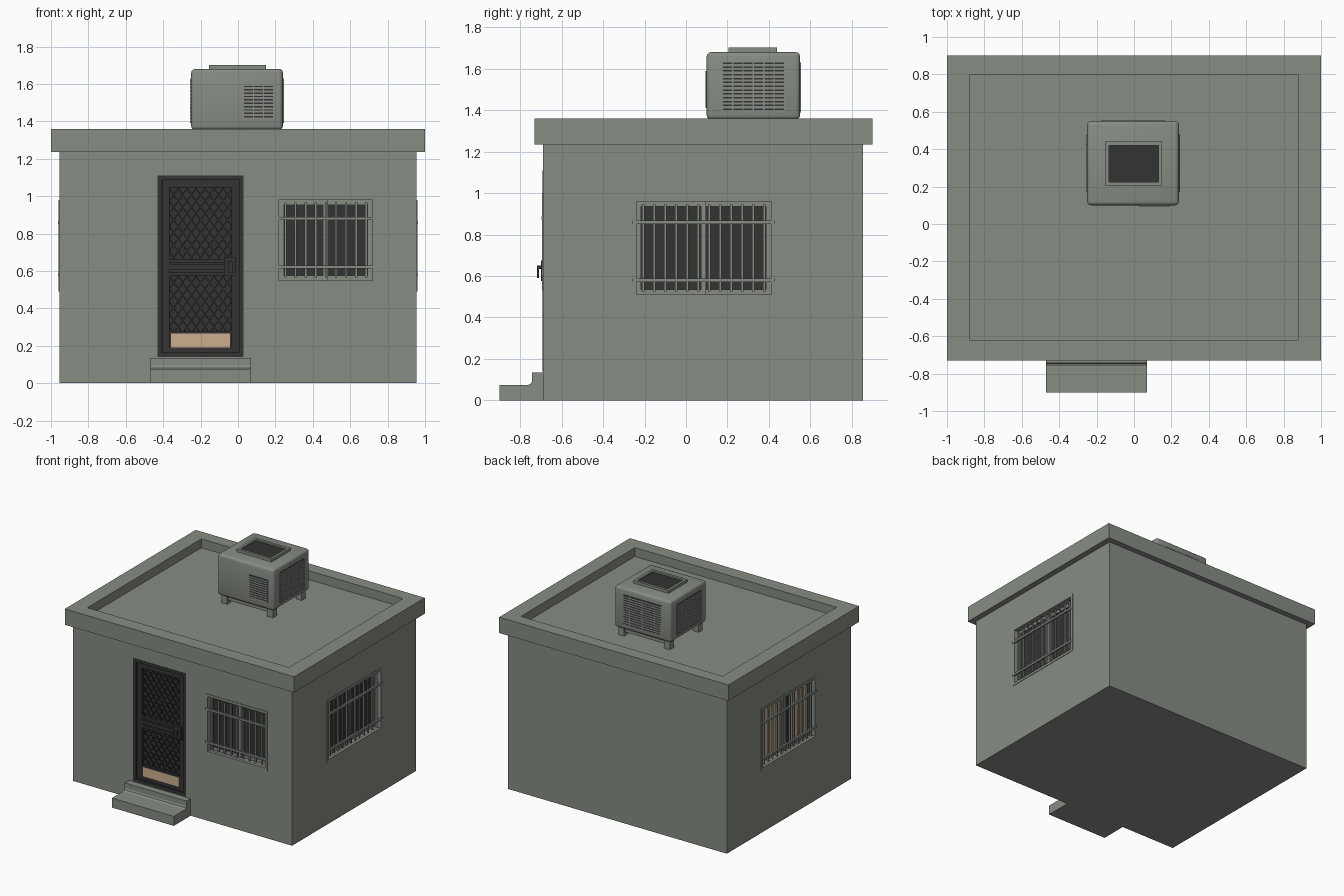
import bpy, bmesh, math
from mathutils import Vector, Matrix

default = bpy.data.objects.get("Cube")
if default:
    bpy.data.objects.remove(default)


def material(name, rgb):
    m = bpy.data.materials.new(name)
    m.use_nodes = True
    m.diffuse_color = (*rgb, 1)
    m.node_tree.nodes["Principled BSDF"].inputs["Base Color"].default_value = (*rgb, 1)
    return m


PLASTER = material("grey green plaster", (0.24, 0.265, 0.23))
DARK = material("dark metal", (0.033, 0.033, 0.033))
BEIGE = material("beige panel", (0.6, 0.43, 0.27))


def finish(name, bm, mat):
    bmesh.ops.recalc_face_normals(bm, faces=bm.faces)
    mesh = bpy.data.meshes.new(name)
    bm.to_mesh(mesh)
    bm.free()
    mesh.materials.append(mat)
    ob = bpy.data.objects.new(name, mesh)
    bpy.context.collection.objects.link(ob)
    return ob


def add_box(bm, a, b):
    """Axis-aligned box between two opposite corners."""
    a, b = Vector(a), Vector(b)
    size = [abs(v) for v in b - a]
    bmesh.ops.create_cube(bm, size=1, matrix=Matrix.Translation((a + b) / 2) @ Matrix.Diagonal((*size, 1)))


def boxes(name, mat, corners):
    bm = bmesh.new()
    for a, b in corners:
        add_box(bm, a, b)
    return finish(name, bm, mat)


def activate(ob):
    bpy.ops.object.select_all(action='DESELECT')
    ob.select_set(True)
    bpy.context.view_layer.objects.active = ob


def carve(ob, a, b):
    """Cut a box-shaped recess and discard the cutter."""
    cutter = boxes("cutter", PLASTER, [(a, b)])
    cutter.hide_render = True
    mod = ob.modifiers.new("recess", 'BOOLEAN')
    mod.operation, mod.solver, mod.object = 'DIFFERENCE', 'EXACT', cutter
    activate(ob)
    bpy.ops.object.modifier_apply(modifier=mod.name)
    bpy.data.objects.remove(cutter)


def soften(ob, width):
    mod = ob.modifiers.new("rounding", 'BEVEL')
    mod.width, mod.segments = width, 3
    activate(ob)
    bpy.ops.object.modifier_apply(modifier=mod.name)
    bpy.ops.object.shade_smooth_by_angle()


# Wall-local coordinates: along the wall, outward depth, height
def facing(axis, sign, plane):
    if axis == 'x':
        return lambda u, d, z: (plane + sign * d, u, z)
    return lambda u, d, z: (u, plane + sign * d, z)


def border(to, u0, u1, z0, z1, w, d0, d1):
    """Four box corners pairs of a rectangular frame."""
    return [(to(u0, d0, z0), to(u0 + w, d1, z1)), (to(u1 - w, d0, z0), to(u1, d1, z1)),
            (to(u0 + w, d0, z0), to(u1 - w, d1, z0 + w)), (to(u0 + w, d0, z1 - w), to(u1 - w, d1, z1))]


front = facing('y', -1, -0.69)
right = facing('x', 1, 0.955)
left = facing('x', -1, -0.955)

# House body and roof with sunken deck
walls = boxes("walls", PLASTER, [((-0.955, -0.69, 0), (0.955, 0.855, 1.235))])
roof = boxes("roof_parapet", PLASTER, [((-1, -0.73, 1.235), (1, 0.9, 1.36))])
carve(roof, (-0.88, -0.62, 1.29), (0.88, 0.8, 1.5))


# Barred sliding windows
def window(name, to, u0, u1, z0, z1, bars, pane):
    carve(walls, to(u0 + 0.015, -0.08, z0 + 0.015), to(u1 - 0.015, 0.1, z1 - 0.015))
    boxes(name + "_trim", PLASTER, border(to, u0, u1, z0, z1, 0.02, -0.02, 0.004))
    mid = (u0 + u1) / 2
    sashes = [(u0 + 0.02, mid + 0.012, -0.05), (mid - 0.012, u1 - 0.02, -0.065)]
    frames, glass, inserts = [], [], []
    for a, b, d in sashes:
        frames += border(to, a, b, z0 + 0.02, z1 - 0.02, 0.024, d, d + 0.014)
        glass.append((to(a + 0.02, d + 0.002, z0 + 0.04), to(b - 0.02, d + 0.006, z1 - 0.04)))
        inserts.append((to(a + 0.05, d + 0.006, z0 + 0.05), to(b - 0.1, d + 0.01, z1 - 0.05)))
    boxes(name + "_sashes", PLASTER, frames)
    boxes(name + "_panes", DARK, glass)
    if pane:
        boxes(name + "_blinds", pane, inserts)
    grille = []
    for i in range(bars):
        u = u0 + (u1 - u0) * (i + 1) / (bars + 1)
        grille.append((to(u - 0.006, -0.016, z0 + 0.035), to(u + 0.006, -0.004, z1 - 0.035)))
    for z in (z0 + 0.09, z1 - 0.12):
        grille.append((to(u0, -0.006, z - 0.008), to(u1, 0.008, z + 0.008)))
    boxes(name + "_bars", PLASTER, grille)


window("front_window", front, 0.2, 0.74, 0.53, 1.0, 9, None)
window("right_window", right, -0.26, 0.43, 0.49, 0.98, 12, None)
window("left_window", left, -0.26, 0.43, 0.49, 0.98, 12, BEIGE)

# Security door in its recess
carve(walls, front(-0.43, -0.05, 0.14), front(0.03, 0.1, 1.11))
boxes("door_frame", DARK, border(front, -0.43, 0.03, 0.14, 1.11, 0.025, -0.05, 0.002))
door = border(front, -0.405, 0.005, 0.15, 1.085, 0.04, -0.04, -0.012)
door += [(front(-0.37, -0.04, z), front(-0.035, -0.012, z + h))
         for z, h in ((0.265, 0.015), (0.575, 0.02), (0.605, 0.03), (0.645, 0.02))]
boxes("door_leaf", DARK, door)
boxes("door_backing", DARK, [(front(-0.41, -0.05, 0.15), front(0.01, -0.036, 1.09))])
boxes("door_kick_panel", BEIGE, [(front(-0.36, -0.036, 0.175), front(-0.04, -0.014, 0.265))])
handle = boxes("door_handle", DARK, [(front(-0.075, -0.015, 0.575), front(-0.01, 0.01, 0.675)),
                                     (front(-0.05, 0.01, 0.635), front(-0.03, 0.03, 0.65)),
                                     (front(-0.05, 0.02, 0.59), front(-0.03, 0.03, 0.65))])


# Diamond mesh: diagonal strips clipped to each panel
def lattice(name, u0, u1, z0, z1, step=0.048, slope=1.4):
    bm = bmesh.new()
    width, height = u1 - u0, z1 - z0
    reach = height / slope
    for k in range(1, int((width + reach) / step) + 1):
        start = k * step - reach
        a, b = max(0, start), min(width, start + reach)
        if b - a < 0.004:
            continue
        za, zb = (a - start) * slope, (b - start) * slope
        for mirrored in (False, True):
            p, q = ((width - a, width - b) if mirrored else (a, b))
            s = Vector(front(u0 + p, -0.026, z0 + za))
            e = Vector(front(u0 + q, -0.026, z0 + zb))
            rot = (e - s).to_track_quat('Z', 'Y').to_matrix().to_4x4()
            scale = Matrix.Diagonal((0.007, 0.007, (e - s).length, 1))
            bmesh.ops.create_cube(bm, size=1, matrix=Matrix.Translation((s + e) / 2) @ rot @ scale)
    finish(name, bm, DARK)


lattice("upper_mesh", -0.365, -0.035, 0.665, 1.045)
lattice("lower_mesh", -0.365, -0.035, 0.28, 0.575)

# Doorstep: side profile swept across the width
bm = bmesh.new()
profile = [(-0.68, 0), (-0.9, 0), (-0.9, 0.075), (-0.76, 0.075), (-0.747, 0.082),
           (-0.742, 0.095), (-0.742, 0.135), (-0.68, 0.135)]
side = bm.faces.new([bm.verts.new((-0.47, y, z)) for y, z in profile])
swept = bmesh.ops.extrude_face_region(bm, geom=[side])
bmesh.ops.translate(bm, vec=(0.54, 0, 0), verts=[v for v in swept["geom"] if isinstance(v, bmesh.types.BMVert)])
finish("doorstep", bm, PLASTER)

# Rooftop air cooler
cooler = boxes("cooler_body", PLASTER, [((-0.25, 0.1, 1.355), (0.24, 0.55, 1.68))])
soften(cooler, 0.02)
stand = [((x, y, 1.285), (x + 0.05, y + 0.05, 1.36)) for x in (-0.23, 0.17) for y in (0.12, 0.48)]
stand += [((-0.23, y, 1.32), (0.22, y + 0.03, 1.345)) for y in (0.13, 0.49)]
boxes("cooler_stand", PLASTER, stand)
top = lambda u, d, y: (u, y, 1.68 + d)
boxes("cooler_top_rim", PLASTER, border(top, -0.155, 0.15, 0.205, 0.44, 0.02, -0.005, 0.022))
boxes("cooler_top_opening", DARK, [((-0.14, 0.22, 1.675), (0.135, 0.425, 1.69))])


# Louvred grilles on the cooler sides
def louvres(name, to, u0, u1, z0, z1, rows, columns):
    boxes(name + "_opening", DARK, [(to(u0, -0.005, z0), to(u1, 0.002, z1))])
    pitch, gap = (z1 - z0) / rows, (u1 - u0) / columns
    slats = [(to(u0, -0.004, z0 + pitch * i), to(u1, 0.006, z0 + pitch * (i + 0.62))) for i in range(rows)]
    slats += [(to(u0 + gap * i - 0.003, -0.004, z0), to(u0 + gap * i + 0.003, 0.005, z1))
              for i in range(columns + 1)]
    boxes(name + "_slats", PLASTER, slats)


louvres("front_louvre", facing('y', -1, 0.1), 0.03, 0.19, 1.41, 1.59, 10, 3)
louvres("back_louvre", facing('y', 1, 0.55), -0.17, 0.16, 1.39, 1.63, 13, 6)
louvres("right_louvre", facing('x', 1, 0.24), 0.175, 0.475, 1.39, 1.63, 13, 6)
louvres("left_louvre", facing('x', -1, -0.25), 0.175, 0.475, 1.39, 1.63, 13, 6)
